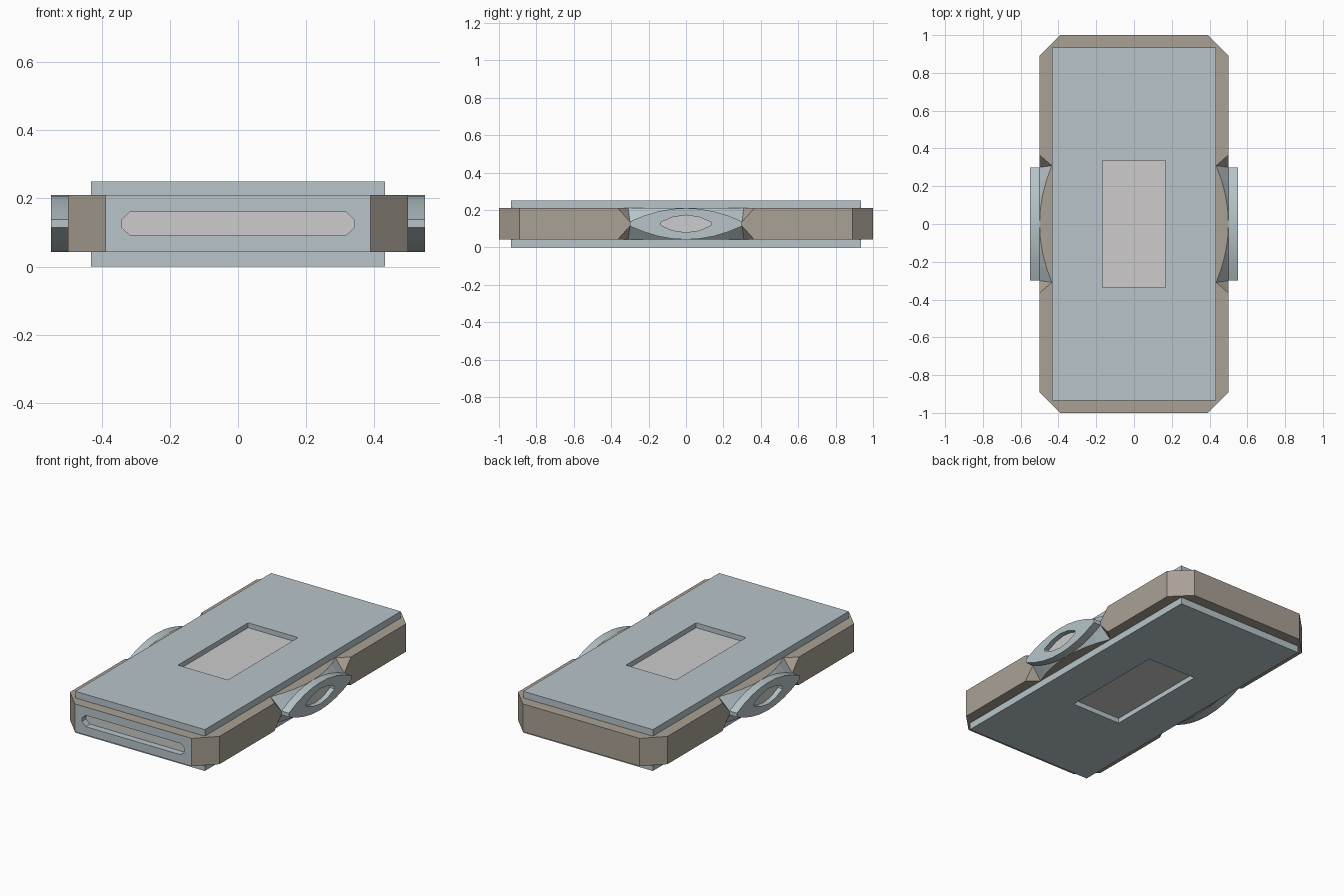
import bpy, bmesh
from math import pi
from mathutils import Matrix, Vector

cube = bpy.data.objects.get("Cube")
if cube:
    bpy.data.objects.remove(cube, do_unlink=True)


def material(name, rgb):
    m = bpy.data.materials.new(name)
    m.use_nodes = True
    m.diffuse_color = (*rgb, 1)
    m.node_tree.nodes["Principled BSDF"].inputs["Base Color"].default_value = (*rgb, 1)
    return m


TAN = material("warm_grey_casing", (0.40, 0.355, 0.30))
BLUE = material("blue_grey_panel", (0.48, 0.56, 0.59))
PALE = material("pale_grey_inlay", (0.61, 0.60, 0.60))

LOW, HIGH, MID = 0.042, 0.21, 0.126      # casing bottom, top and middle heights
HALF = (HIGH - LOW) / 2
TIP = 0.012                              # half height of the blunt lens ends
STEPS = 8
YS = [-0.3 + 0.6 * i / STEPS for i in range(STEPS + 1)]


def lens_half(y):
    return TIP + (HALF - TIP) * (1 - (y / 0.3) ** 2)


def finish(name, bm, mats, smooth=False):
    mesh = bpy.data.meshes.new(name)
    bm.to_mesh(mesh)
    bm.free()
    for m in mats:
        mesh.materials.append(m)
    obj = bpy.data.objects.new(name, mesh)
    bpy.context.collection.objects.link(obj)
    if smooth:
        bpy.ops.object.select_all(action="DESELECT")
        obj.select_set(True)
        bpy.context.view_layer.objects.active = obj
        bpy.ops.object.shade_smooth_by_angle(angle=pi / 7)
    return obj


def recessed_panel(name, outline, hole, depth, thickness, matrix, smooth=False):
    """Panel facing local +z with a sunken pale inlay; outlines run anticlockwise."""
    bm = bmesh.new()

    def ring(points, z):
        return [bm.verts.new((u, v, z)) for u, v in points]

    def walls(top, bottom):
        n = len(top)
        for i in range(n):
            j = (i + 1) % n
            bm.faces.new((top[i], bottom[i], bottom[j], top[j]))

    outer, inner = ring(outline, 0), ring(hole, 0)
    edges = [bm.edges.new((r[i - 1], r[i])) for r in (outer, inner) for i in range(len(r))]
    bmesh.ops.triangle_fill(bm, edges=edges, use_beauty=True, normal=(0, 0, 1))
    for f in bm.faces:
        f.normal_update()
        if f.normal.z < 0:
            f.normal_flip()
    bmesh.ops.dissolve_limit(bm, angle_limit=0.01, verts=[], edges=[
        e for e in bm.edges if len(e.link_faces) == 2])
    if thickness:
        walls(outer, ring(outline, -thickness))
    floor = ring(hole, -depth)
    walls(floor, inner)
    bm.faces.new(floor).material_index = 1
    bm.transform(matrix)
    return finish(name, bm, (BLUE, PALE), smooth)


def rect(x, y):
    return [(-x, -y), (x, -y), (x, y), (-x, y)]


# Casing: chamfered slab, scooped on both long sides around the lens bosses
bm = bmesh.new()


def face(points, mat=0):
    bm.faces.new([bm.verts.new(p) for p in points]).material_index = mat


def cap_edge(side):
    """Plan outline of one long side, front to back."""
    scoop = [(side * (0.5 - 0.9 * (HALF - lens_half(y))), y * 1.03) for y in YS]
    return ([(side * 0.39, -1), (side * 0.5, -0.89), (side * 0.5, -0.365)] + scoop
            + [(side * 0.5, 0.365), (side * 0.5, 0.89), (side * 0.39, 1)])


for z in (LOW, HIGH):
    face([(x, y, z) for x, y in cap_edge(1) + cap_edge(-1)[::-1]])
face([(x, 1, z) for x, z in ((-0.39, LOW), (0.39, LOW), (0.39, HIGH), (-0.39, HIGH))])

for side in (1, -1):
    x = side * 0.5
    for end in (1, -1):
        # Corner chamfer and flat side wall
        face([(side * 0.39, end, LOW), (x, end * 0.89, LOW),
              (x, end * 0.89, HIGH), (side * 0.39, end, HIGH)])
        face([(x, end * 0.89, LOW), (x, end * 0.365, LOW), (x, end * 0.3, MID - TIP),
              (x, end * 0.3, MID + TIP), (x, end * 0.365, HIGH), (x, end * 0.89, HIGH)])
    for up, z in ((1, HIGH), (-1, LOW)):
        rim = [(px, py, z) for px, py in cap_edge(side)[3:-3]]
        lens = [(x, y, MID + up * lens_half(y)) for y in YS]
        # Scooped strip from the cap edge to the lens
        for i in range(STEPS):
            face([rim[i], rim[i + 1], lens[i + 1], lens[i]], 1)
        # Notch facets at each end
        face([(x, -0.365, z), rim[0], lens[0]])
        face([(x, 0.365, z), rim[-1], lens[-1]])
    # Hidden backing behind the lens
    face([(x, y, MID - lens_half(y)) for y in YS]
         + [(x, y, MID + lens_half(y)) for y in YS[::-1]], 1)

bmesh.ops.remove_doubles(bm, verts=bm.verts, dist=0.0005)
bmesh.ops.recalc_face_normals(bm, faces=bm.faces)
finish("casing", bm, (TAN, BLUE))

# Top and bottom plates with rectangular pockets
for name, m in (("top_plate", Matrix.Translation((0, 0, 0.25))),
                ("bottom_plate", Matrix.Rotation(pi, 4, "X"))):
    recessed_panel(name, rect(0.433, 0.935), rect(0.167, 0.335), 0.03, 0.045, m)

# Front panel with a long slot
UPRIGHT = Matrix.Rotation(pi / 2, 4, "X")
slot = [(-0.318, -0.034), (0.318, -0.034), (0.343, -0.01), (0.343, 0.01),
        (0.318, 0.034), (-0.318, 0.034), (-0.343, 0.01), (-0.343, -0.01)]
recessed_panel("front_slot_panel", rect(0.39, HALF), slot, 0.04, 0,
               Matrix.Translation((0, -1, MID)) @ UPRIGHT)

# Lens bosses on both sides
boss = [(y, -lens_half(y)) for y in YS] + [(y, lens_half(y)) for y in YS[::-1]]
arc = [(-0.135, 0.008), (-0.07, 0.036), (0, 0.046), (0.07, 0.036), (0.135, 0.008)]
eye = [(u, -v) for u, v in arc] + arc[::-1]
for name, side in (("left_lens", 1), ("right_lens", -1)):
    m = (Matrix.Translation((side * 0.55, 0, MID))
         @ Matrix.Rotation(side * pi / 2, 4, "Z") @ UPRIGHT)
    recessed_panel(name, boss, eye, 0.03, 0.05, m, smooth=True)
